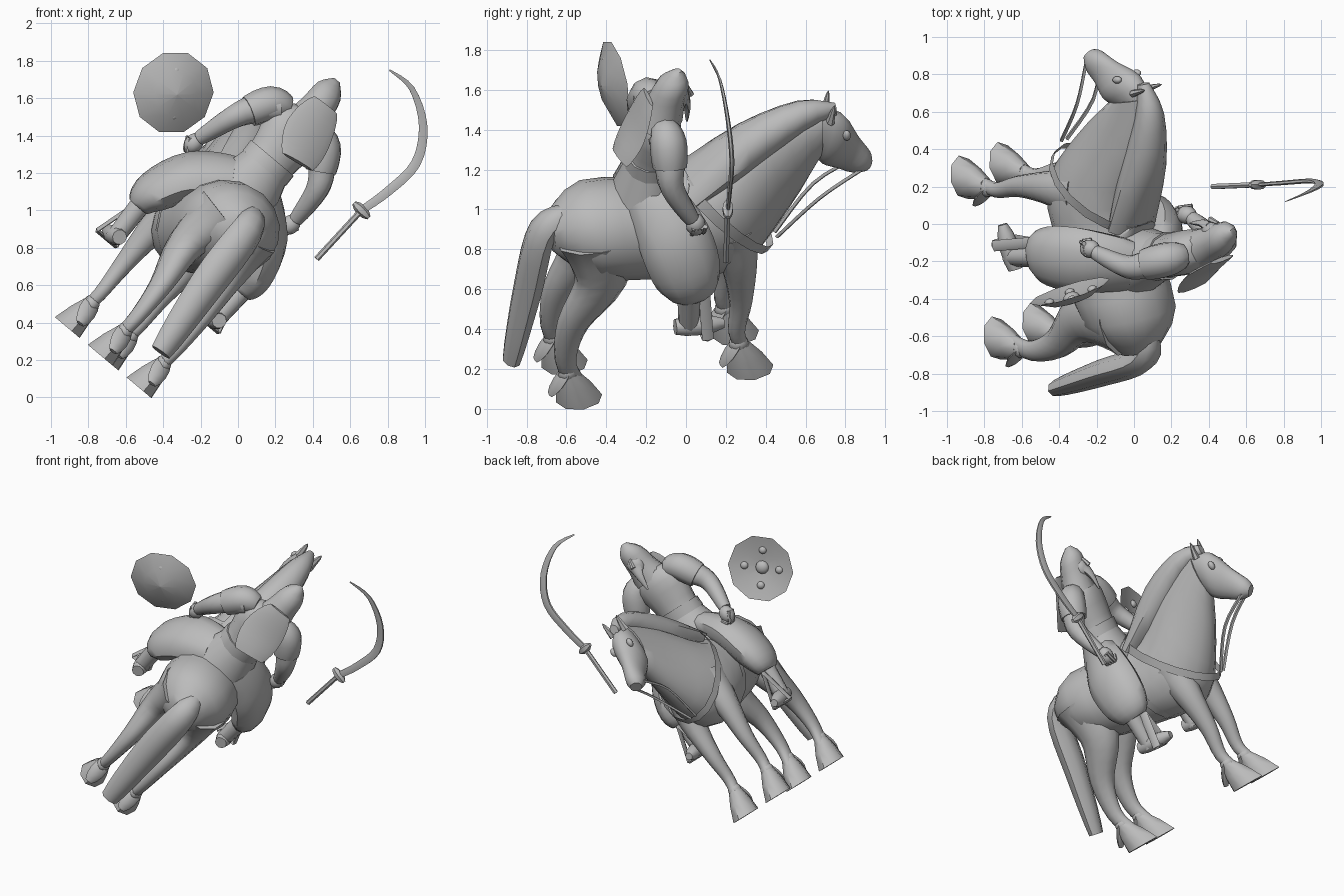
import bpy, bmesh
from math import sin, cos, pi, radians
from mathutils import Vector, Matrix

default_cube = bpy.data.objects.get("Cube")
if default_cube:
    bpy.data.objects.remove(default_cube)

SHADE = 0.5
grey = bpy.data.materials.new("plain grey")
grey.use_nodes = True
grey.diffuse_color = (SHADE, SHADE, SHADE, 1)
grey.node_tree.nodes["Principled BSDF"].inputs["Base Color"].default_value = grey.diffuse_color

# The horse and rider lean over and turn; the sword and shield float upright
LEANING = (Matrix.Translation((-.73, -.1, .22)) @ Matrix.Rotation(radians(40), 4, 'Y')
           @ Matrix.Rotation(radians(15), 4, 'Z'))
UPRIGHT = Matrix.Identity(4)
ACROSS, ALONG = Vector((1, 0, 0)), Vector((0, 1, 0))


def finish(name, bm, frame):
    bmesh.ops.recalc_face_normals(bm, faces=bm.faces)
    bm.transform(frame)
    mesh = bpy.data.meshes.new(name)
    bm.to_mesh(mesh)
    bm.free()
    mesh.materials.append(grey)
    part = bpy.data.objects.new(name, mesh)
    bpy.context.collection.objects.link(part)
    bpy.ops.object.select_all(action='DESELECT')
    part.select_set(True)
    bpy.context.view_layer.objects.active = part
    bpy.ops.object.shade_smooth_by_angle(angle=radians(45))


def smooth(rows, steps):
    """Pass a smooth curve through rows of numbers."""
    rows = [Vector(row) for row in rows]
    padded = [rows[0]] + rows + [rows[-1]]
    result = []
    for before, start, end, after in zip(padded, padded[1:], padded[2:], padded[3:]):
        for step in range(steps):
            t = step / steps
            pull = (end - before) / 2
            push = (after - start) / 2
            result.append(start + pull * t + (3 * (end - start) - 2 * pull - push) * t ** 2
                          + (2 * (start - end) + pull + push) * t ** 3)
    return result + [rows[-1]]


def skin(name, rings, sides, frame, caps):
    """Loft through elliptical rings given as centre and two half axes."""
    bm = bmesh.new()
    turns = [2 * pi * i / sides for i in range(sides)]
    loops = [[bm.verts.new(centre + wide * cos(turn) + deep * sin(turn)) for turn in turns]
             for centre, wide, deep in rings]
    for lower, upper in zip(loops, loops[1:]):
        for i in range(sides):
            bm.faces.new((lower[i - 1], lower[i], upper[i], upper[i - 1]))
    if caps:
        bm.faces.new(loops[0])
        bm.faces.new(loops[-1])
    finish(name, bm, frame)


def profile(name, rows, sides=16, steps=3, caps=True):
    """Rows hold the upper outline y and z, the lower outline y and z, and half width."""
    rings = []
    for top_y, top_z, low_y, low_z, width in smooth(rows, steps):
        top, low = Vector((0, top_y, top_z)), Vector((0, low_y, low_z))
        rings.append(((top + low) / 2, ACROSS * width, (top - low) / 2))
    skin(name, rings, sides, LEANING, caps)


def stack(name, rows, x=0, y=0, slope=0, sides=12, steps=3, frame=LEANING, caps=True):
    """Level rings of height, half width and half depth; slope shifts them forward."""
    rings = [(Vector((x, y + slope * z, z)), ACROSS * width, ALONG * depth)
             for z, width, depth in smooth(rows, steps)]
    skin(name, rings, sides, frame, caps)


def tube(name, path, start, end, bulge=0, power=1, flat=1, mirror=1,
         sides=10, steps=4, axis=ACROSS, frame=LEANING):
    """Tube whose half width runs from start to end; depth is width times flat."""
    centres = smooth([(x * mirror, y, z) for x, y, z in path], steps)
    last = len(centres) - 1
    rings = []
    for i, centre in enumerate(centres):
        t = i / last
        width = end + (start - end) * (1 - t) ** power + bulge * sin(pi * t)
        way = (centres[min(i + 1, last)] - centres[max(i - 1, 0)]).normalized()
        wide = (axis - way * axis.dot(way)).normalized()
        rings.append((centre, wide * width, way.cross(wide) * width * flat))
    skin(name, rings, sides, frame, True)


def ball(name, centre, radii, mirror=1, frame=LEANING):
    bm = bmesh.new()
    bmesh.ops.create_uvsphere(bm, u_segments=12, v_segments=8, radius=1)
    x, y, z = centre
    finish(name, bm, frame @ Matrix.Translation((x * mirror, y, z)) @ Matrix.Diagonal((*radii, 1)))


# Horse trunk and neck, head, mane and tail
profile("horse_body", [(-.6, 1.1, -.6, .9, .1), (-.4, 1.22, -.4, .73, .26), (0, 1.17, 0, .64, .25),
                       (.2, 1.2, .37, .62, .23), (.5, 1.4, .62, .9, .14), (.8, 1.5, .79, 1.2, .08)])
profile("horse_head", [(.78, 1.5, .77, 1.22, .06), (.92, 1.44, .8, 1.16, .09),
                       (1, 1.28, .88, 1.11, .06), (1.06, 1.17, .95, 1.07, .06), (1.07, 1.12, 1.02, 1.06, .04)])
profile("mane", [(.06, 1.2, .15, 1.1, .17), (.4, 1.46, .4, 1.2, .13),
                 (.7, 1.56, .7, 1.4, .08), (.88, 1.52, .88, 1.45, .03)], sides=10)
tube("tail", [(0, -.5, 1.12), (0, -.64, 1.02), (0, -.72, .65), (.02, -.81, .22)],
     start=.04, end=.06, bulge=.05, flat=.75, sides=8)

# Saddle, girth and chest strap
profile("saddle", [(-.2, 1.27, -.2, 1.1, .1), (-.14, 1.23, -.14, .9, .24),
                   (0, 1.19, 0, .9, .26), (.1, 1.25, .1, 1.1, .1)])
profile("girth", [(0, 1.19, .1, .62, .26), (.05, 1.19, .15, .62, .26)], steps=1, caps=False)
profile("chest_strap", [(.06, 1.2, .52, .69, .24), (.1, 1.25, .55, .73, .24)], steps=1, caps=False)

for side, mirror in (("left", 1), ("right", -1)):
    # Horse legs, each with a fetlock, a flared hoof and a heel tuft
    tube(side + "_hind_leg", [(.1, -.38, 1), (.14, -.38, .75), (.14, -.52, .5), (.14, -.56, .27), (.14, -.51, .12)],
         start=.16, end=.035, power=2.2, flat=1.35, mirror=mirror)
    tube(side + "_fore_leg", [(.1, .3, .9), (.14, .34, .7), (.14, .35, .45), (.14, .33, .25), (.14, .38, .12)],
         start=.14, end=.035, power=2.5, flat=1.1, mirror=mirror)
    ball(side + "_hock", (.14, -.53, .47), (.045, .06, .07), mirror)
    ball(side + "_fore_knee", (.14, .35, .46), (.05, .05, .07), mirror)
    for part, heel in (("hind", -.55), ("fore", .34)):
        name = side + "_" + part
        ball(name + "_fetlock", (.14, heel, .18), (.045, .05, .05), mirror)
        stack(name + "_hoof", [(.18, .045, .05), (.1, .07, .09), (0, .09, .12)],
              x=.14 * mirror, y=heel + .06, slope=-.3, sides=8, steps=1)
        tube(name + "_heel_tuft", [(.14, heel, .2), (.14, heel - .09, .06)],
             start=.04, end=.025, bulge=.02, flat=.5, mirror=mirror, sides=6)

    # Ears, brows and reins
    tube(side + "_ear", [(.05, .84, 1.45), (.06, .86, 1.56)],
         start=.03, end=.003, power=.7, flat=.7, mirror=mirror, sides=6)
    ball(side + "_brow", (.07, .92, 1.36), (.02, .02, .03), mirror)
    tube(side + "_rein", [(.05, 1, 1.1), (.06, .78, .97), (.02, .57, .73)],
         start=.008, end=.008, flat=1.5, mirror=mirror, sides=4)

    # Rider arms, shoulder pads and fists
    tube(side + "_arm", [(.15, -.05, 1.63), (.25, -.05, 1.53), (.31, -.05, 1.42), (.35, .04, 1.23)],
         start=.08, end=.04, bulge=.01, mirror=mirror)
    tube(side + "_shoulder_pad", [(.1, -.04, 1.66), (.19, -.04, 1.62), (.26, -.05, 1.51)],
         start=.06, end=.085, bulge=.02, mirror=mirror)
    ball(side + "_fist", (.35, .06, 1.19), (.05, .05, .06), mirror)
    for finger in range(4):
        reach = .04 + finger * .02
        tube(side + "_finger_" + str(finger), [(.39, reach, 1.2), (.35, reach, 1.13), (.31, reach, 1.17)],
             start=.012, end=.01, mirror=mirror, sides=6)

    # Baggy trousers and boots
    tube(side + "_trouser", [(.1, -.1, 1.2), (.27, -.03, 1.05), (.36, .02, .85), (.37, .03, .74)],
         start=.09, end=.06, bulge=.04, flat=1.6, mirror=mirror, sides=12)
    tube(side + "_boot", [(.37, .02, .8), (.36, .02, .52)], start=.06, end=.05, mirror=mirror)
    tube(side + "_foot", [(.36, -.05, .55), (.37, .2, .53)], start=.04, end=.025, bulge=.02, mirror=mirror)

    # Stirrups
    buckle, inner, outer = (.37, .1, .74), (.3, .1, .5), (.44, .1, .5)
    tube(side + "_stirrup_strap", [(.25, .1, 1.1), buckle], start=.025, end=.025, flat=.4,
         mirror=mirror, sides=4, axis=ALONG)
    for part, ends in (("inner_bar", (buckle, inner)), ("outer_bar", (buckle, outer)), ("tread", (inner, outer))):
        tube(side + "_stirrup_" + part, ends, start=.03, end=.03, flat=.4,
             mirror=mirror, sides=4, steps=1, axis=ALONG)

# Rider torso, belt, coat hem and hood
stack("torso", [(1.15, .18, .16), (1.36, .14, .12), (1.6, .18, .12), (1.7, .09, .08)], y=-.24, slope=.12)
stack("belt", [(1.33, .155, .13), (1.4, .155, .13)], y=-.24, slope=.12, steps=1)
stack("coat_hem", [(1.33, .15, .13), (1.17, .2, .18)], y=-.24, slope=.12, caps=False)
stack("hood", [(1.64, .13, .12), (1.75, .1, .1), (1.87, .08, .08), (1.94, .02, .02)],
      x=.03, y=-.59, slope=.33, sides=10)
tube("hood_cape", [(.03, -.1, 1.8), (.04, -.17, 1.62), (.07, -.26, 1.47)],
     start=.08, end=.1, bulge=.05, flat=.15, sides=8)

# Rider face
ball("face", (.03, .06, 1.78), (.06, .05, .07))
tube("nose", [(.03, .1, 1.83), (.03, .12, 1.77)], start=.01, end=.018, sides=6)
tube("beard", [(.03, .08, 1.77), (.03, .1, 1.7), (.03, .1, 1.6)], start=.05, end=.006, flat=.7, sides=8)

# Floating curved sword
tube("sword_blade", [(.66, .21, 1), (.8, .22, 1.1), (.95, .23, 1.25), (.99, .21, 1.45), (.93, .17, 1.65), (.81, .12, 1.75)],
     start=.01, end=.002, bulge=.006, flat=2.4, sides=6, axis=ALONG, frame=UPRIGHT)
tube("sword_grip", [(.42, .2, .74), (.66, .21, 1)], start=.016, end=.016, sides=6, frame=UPRIGHT)
tube("sword_guard", [(.62, .21, 1.04), (.7, .21, .96)], start=.012, end=.012, bulge=.018, sides=6, frame=UPRIGHT)

# Floating round shield: a hollow dish with five bosses inside
FACING = Vector((-.29, .94, .17)).to_track_quat('Z', 'Y').to_matrix().to_4x4()
SHIELD = Matrix.Translation((-.345, -.36, 1.63)) @ FACING
for name, depth in (("shield_front", .04), ("shield_back", .07)):
    stack(name, [(-depth, .002, .002), (-.7 * depth, .12, .12), (0, .225, .225)],
          sides=10, steps=1, frame=SHIELD, caps=False)
ball("shield_centre_boss", (0, 0, -.035), (.045, .045, .03), frame=SHIELD)
for quarter in range(4):
    turn = quarter * pi / 2
    ball("shield_boss_" + str(quarter), (.12 * cos(turn), .12 * sin(turn), -.025), (.026, .026, .02), frame=SHIELD)
